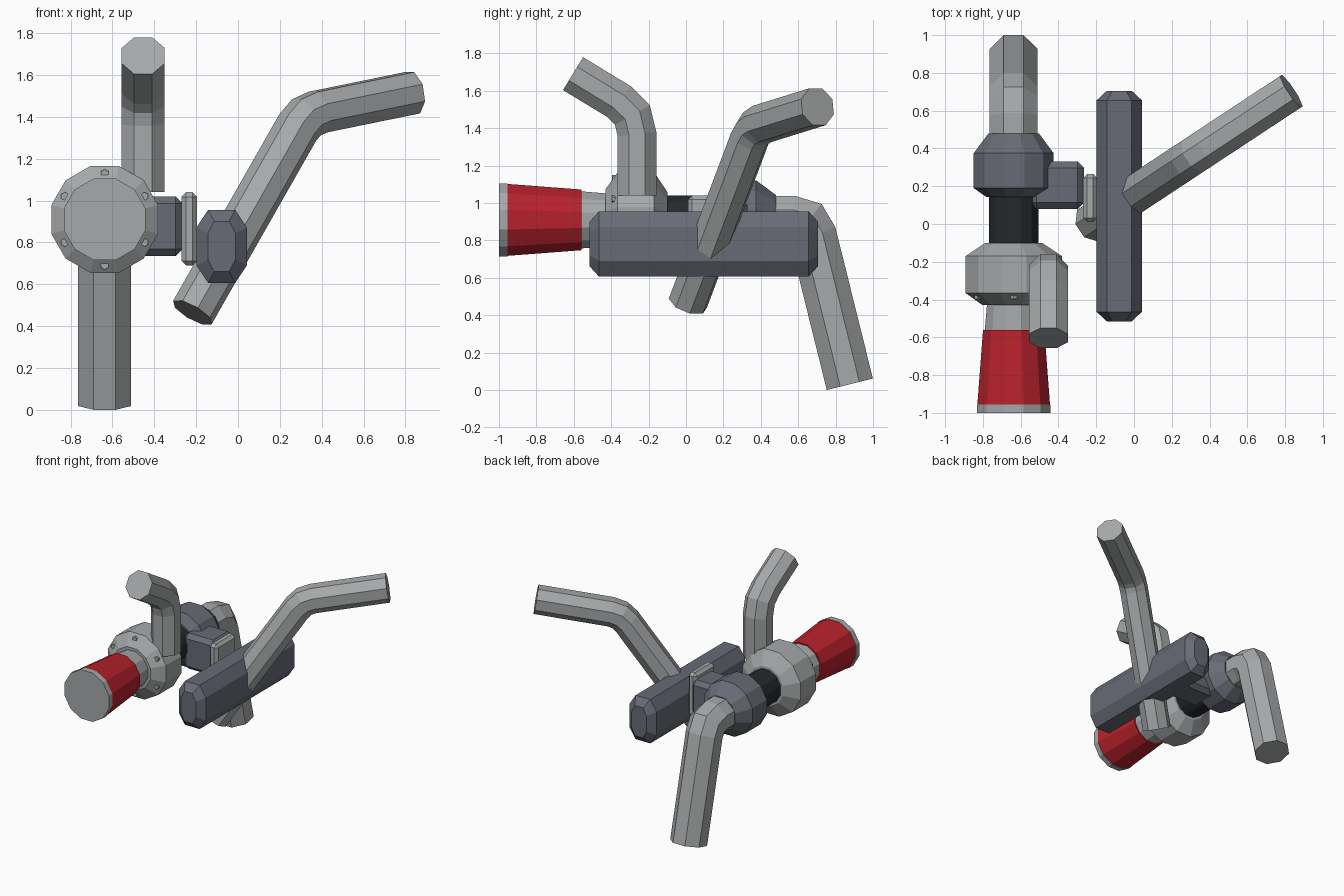
import bpy, bmesh, math
from mathutils import Vector

if "Cube" in bpy.data.objects:
    bpy.data.objects.remove(bpy.data.objects["Cube"])


def material(name, rgb):
    m = bpy.data.materials.new(name)
    m.diffuse_color = (*rgb, 1)
    m.use_nodes = True
    m.node_tree.nodes["Principled BSDF"].inputs["Base Color"].default_value = m.diffuse_color
    return m


STEEL = material("light_steel", (0.38, 0.395, 0.40))
IRON = material("cast_iron", (0.14, 0.147, 0.18))
BLACK = material("near_black", (0.018, 0.022, 0.025))
RED = material("red_rubber", (0.48, 0.015, 0.025))
AX, AZ = -0.637, 0.91          # turbo shaft line, parallel to y


def finish(name, bm, mat):
    bmesh.ops.recalc_face_normals(bm, faces=bm.faces)
    me = bpy.data.meshes.new(name)
    bm.to_mesh(me)
    bm.free()
    me.materials.append(mat)
    ob = bpy.data.objects.new(name, me)
    bpy.context.collection.objects.link(ob)
    return ob


def skin(name, rings, mat):
    """Closed body through a list of point rings."""
    bm = bmesh.new()
    vs = [[bm.verts.new(p) for p in ring] for ring in rings]
    n = len(vs[0])
    for a, b in zip(vs, vs[1:]):
        for i in range(n):
            j = (i + 1) % n
            bm.faces.new((a[i], a[j], b[j], b[i]))
    bm.faces.new(vs[0])
    bm.faces.new(vs[-1])
    return finish(name, bm, mat)


def lathe(name, profile, mat, n=12, cx=AX, cz=AZ):
    """Turned part along y, profile of (radius, y)."""
    angles = [2 * math.pi * (i + 0.5) / n for i in range(n)]
    skin(name, [[(cx + r * math.cos(a), y, cz + r * math.sin(a)) for a in angles]
                for r, y in profile], mat)


def bent_pipe(name, start, corner, end, flat, bend, mat, n=8):
    """Octagonal pipe with one mitred bend, flat = half width across flats."""
    s, c, e = Vector(start), Vector(corner), Vector(end)
    d1, d2 = (c - s).normalized(), (e - c).normalized()
    p, q = c - d1 * bend, c + d2 * bend
    path = [s, p, (p + 2 * c + q) / 4, q, e]
    side = d1.cross(d2).normalized()
    r = flat / math.cos(math.pi / n)
    rings = []
    for i, pt in enumerate(path):
        a = (pt - path[i - 1]).normalized() if i else d1
        b = (path[i + 1] - pt).normalized() if i < len(path) - 1 else d2
        t = (a + b).normalized()
        up = side.cross(t) / t.dot(a)
        rings.append([pt + side * (r * math.cos(w)) + up * (r * math.sin(w))
                      for w in (2 * math.pi * (k + 0.5) / n for k in range(n))])
    skin(name, rings, mat)


def bevel_box(name, lo, hi, bevel, mat):
    bm = bmesh.new()
    bmesh.ops.create_cube(bm, size=1)
    for v in bm.verts:
        v.co = [(l + h) / 2 + k * (h - l) for l, h, k in zip(lo, hi, v.co)]
    bmesh.ops.bevel(bm, geom=bm.edges[:], offset=bevel, segments=1,
                    affect='EDGES', profile=0.5)
    return finish(name, bm, mat)


# Turned parts on the shaft line, front to back
lathe("intake_lip", [(0.202, -1.0), (0.202, -0.955)], STEEL)
lathe("intake_hose", [(0.199, -0.955), (0.168, -0.56)], RED)
lathe("intake_neck", [(0.158, -0.56), (0.145, -0.41)], STEEL)
lathe("compressor_housing", [(0.17, -0.43), (0.264, -0.365),
                             (0.264, -0.17), (0.155, -0.10)], STEEL)
lathe("bearing_core", [(0.135, -0.12), (0.135, 0.16)], BLACK)
lathe("turbine_housing", [(0.15, 0.143), (0.219, 0.19),
                          (0.219, 0.375), (0.138, 0.48)], IRON)

# Housing bolts on the front slope
for k in range(6):
    a = math.radians(90 + 60 * k)
    lathe(f"housing_bolt_{k + 1}", [(0.02, -0.396), (0.02, -0.35)], STEEL, 6,
          AX + 0.22 * math.cos(a), AZ + 0.22 * math.sin(a))

# Pipes
bent_pipe("exhaust_downpipe", (AX, 0.40, AZ), (AX, 0.658, AZ),
          (AX, 0.876, 0.031), 0.127, 0.09, STEEL)
bent_pipe("outlet_pipe", (-0.453, -0.262, 1.04), (-0.453, -0.262, 1.484),
          (-0.453, -0.604, 1.692), 0.103, 0.115, STEEL)
bent_pipe("wastegate_pipe", (-0.218, 0.01, 0.465), (0.32, 0.365, 1.41),
          (0.833, 0.703, 1.515), 0.1, 0.075, STEEL)

# Turbine inlet and its flange
bevel_box("turbine_inlet", (-0.55, 0.08, 0.735), (-0.265, 0.33, 1.02), 0.033, IRON)
bevel_box("inlet_flange", (-0.27, 0.01, 0.69), (-0.195, 0.265, 1.04), 0.022, STEEL)


# Manifold log: chamfered bar with tapered ends
def log_ring(y, hx, hz):
    u, v = 0.54 * hx, 0.52 * hz
    pts = [(hx, -v), (hx, v), (u, hz), (-u, hz), (-hx, v), (-hx, -v), (-u, -hz), (u, -hz)]
    return [(-0.078 + x, y, 0.781 + z) for x, z in pts]


skin("manifold_log", [log_ring(-0.515, 0.066, 0.12), log_ring(-0.465, 0.12, 0.175),
                      log_ring(0.655, 0.12, 0.175), log_ring(0.705, 0.066, 0.12)], IRON)
